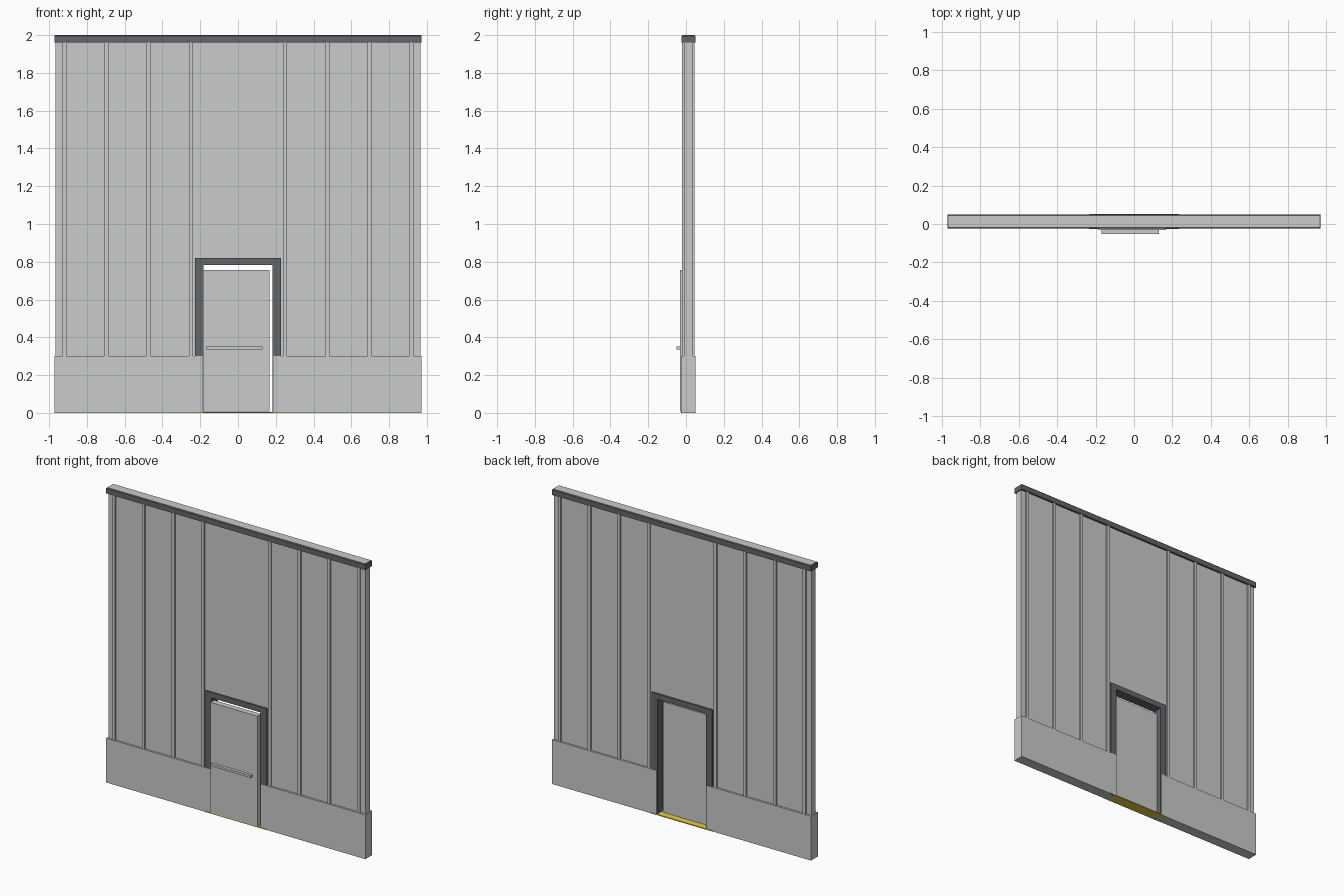
import bpy, bmesh

if "Cube" in bpy.data.objects:
    bpy.data.objects.remove(bpy.data.objects["Cube"])

def material(name, rgb):
    m = bpy.data.materials.new(name)
    m.diffuse_color = (*rgb, 1)
    m.use_nodes = True
    m.node_tree.nodes["Principled BSDF"].inputs["Base Color"].default_value = m.diffuse_color
    return m

GREY = material("wall_grey", (0.585, 0.60, 0.60))
DARK = material("dark_trim", (0.125, 0.132, 0.145))
YELLOW = material("threshold_yellow", (0.80, 0.60, 0.06))

def finish(name, bm, *mats):
    bmesh.ops.recalc_face_normals(bm, faces=bm.faces)
    me = bpy.data.meshes.new(name)
    bm.to_mesh(me)
    bm.free()
    for m in mats:
        me.materials.append(m)
    ob = bpy.data.objects.new(name, me)
    bpy.context.collection.objects.link(ob)
    return ob

def box(name, x, y, z, mat):
    bm = bmesh.new()
    bmesh.ops.create_cube(bm, size=1)
    for v in bm.verts:
        for i, (a, b) in enumerate((x, y, z)):
            v.co[i] = a if v.co[i] < 0 else b
    return finish(name, bm, mat)

def arch(name, half_out, half_in, z_in, z_out, y, mat):
    """Upside-down U outline in the xz plane, extruded along y."""
    pts = [(-half_out, 0), (-half_in, 0), (-half_in, z_in), (half_in, z_in),
           (half_in, 0), (half_out, 0), (half_out, z_out), (-half_out, z_out)]
    bm = bmesh.new()
    f = bm.faces.new([bm.verts.new((px, y[0], pz)) for px, pz in pts])
    ext = bmesh.ops.extrude_face_region(bm, geom=[f])
    verts = [g for g in ext["geom"] if isinstance(g, bmesh.types.BMVert)]
    bmesh.ops.translate(bm, verts=verts, vec=(0, y[1] - y[0], 0))
    return finish(name, bm, mat)

FRONT, BACK = -0.024, 0.049

# Wall core with door opening, and dark door frame
arch("wall_core", 0.965, 0.20, 0.80, 1.97, (-0.011, 0.036), GREY)
arch("door_frame", 0.228, 0.183, 0.783, 0.82, (-0.021, 0.046), DARK)

# Plinths and vertical battens, mirrored left and right
for s, side in ((-1, "left"), (1, "right")):
    box("plinth_" + side, sorted((s * 0.187, s * 0.972)), (FRONT, BACK), (0, 0.30), GREY)
    for i, c in enumerate((0.25, 0.473, 0.696, 0.918)):
        box(f"batten_{side}_{i + 1}", (s * c - 0.0105, s * c + 0.0105),
            (-0.021, 0.046), (0.29, 1.97), GREY)

# Top cap: dark chamfered sides, grey top face
bm = bmesh.new()
bmesh.ops.create_cube(bm, size=1)
for v in bm.verts:
    v.co.x = 0.972 if v.co.x > 0 else -0.972
    v.co.y = BACK if v.co.y > 0 else FRONT
    v.co.z = 2.0 if v.co.z > 0 else 1.96
top_edges = [e for e in bm.edges if all(v.co.z > 1.99 for v in e.verts)]
bmesh.ops.bevel(bm, geom=top_edges, offset=0.005, segments=1, affect='EDGES')
bm.normal_update()
for f in bm.faces:
    f.material_index = 1 if f.normal.z > 0.9 else 0
finish("top_cap", bm, DARK, GREY)

# Door, push bar and floor threshold
box("door", (-0.185, 0.167), (-0.031, 0.008), (0.008, 0.757), GREY)
box("push_bar", (-0.17, 0.13), (-0.051, -0.031), (0.336, 0.351), GREY)
box("threshold", (-0.235, 0.235), (-0.026, 0.051), (0, 0.006), YELLOW)
